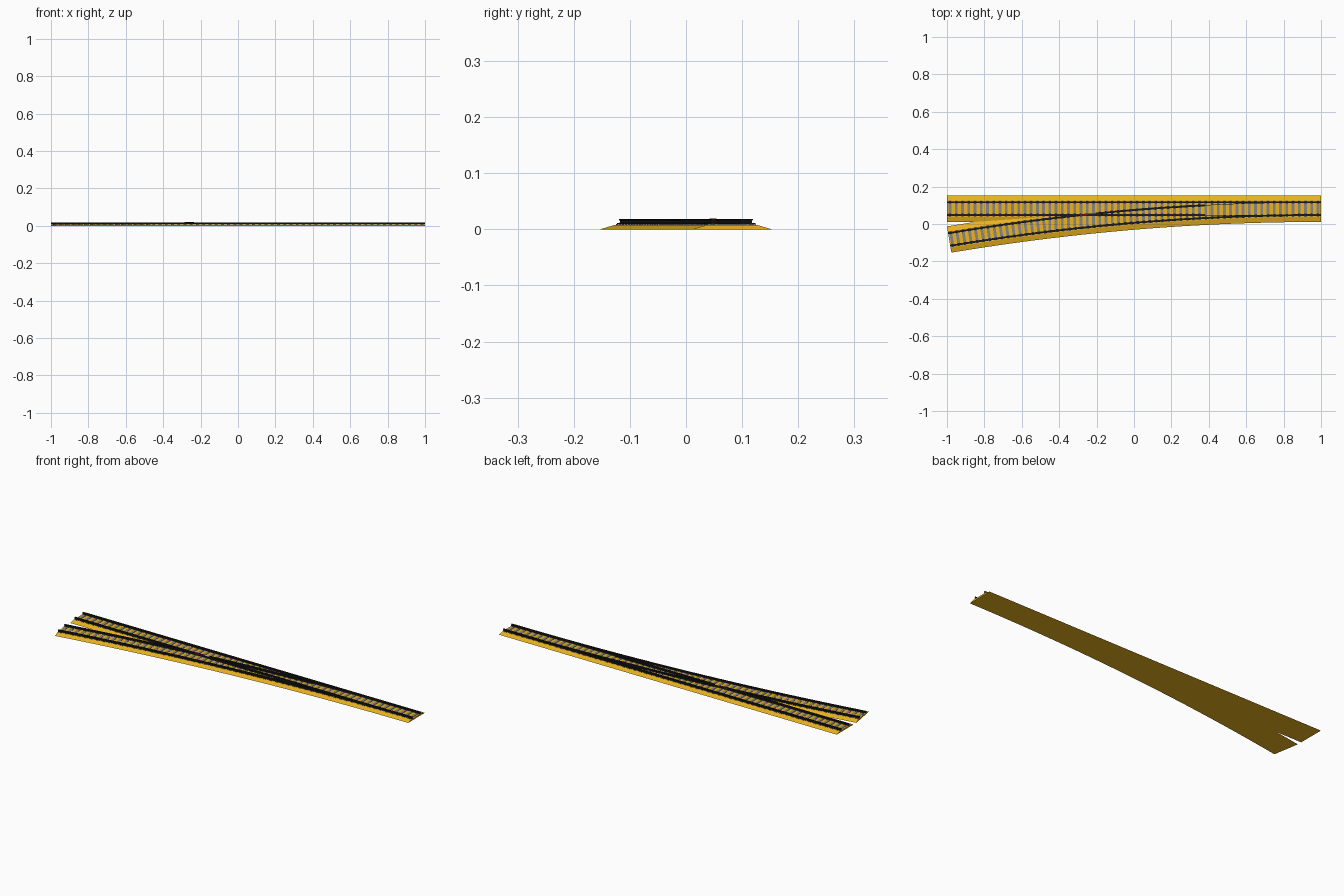
import bpy, bmesh, math

if "Cube" in bpy.data.objects:
    bpy.data.objects.remove(bpy.data.objects["Cube"])

C = 0.082        # y of the straight centre line
R = 12.06        # radius of the diverging centre line
G = 0.034        # half gauge
L_CURVE = R * math.asin(1.988 / R)
PITCH = 2.0 / 60


def material(name, col):
    m = bpy.data.materials.new(name)
    m.diffuse_color = (*col, 1)
    m.use_nodes = True
    m.node_tree.nodes["Principled BSDF"].inputs["Base Color"].default_value = m.diffuse_color
    return m


YELLOW = material("ballast_yellow", (0.85, 0.46, 0.015))
GREY = material("sleeper_grey", (0.25, 0.24, 0.22))
BLACK = material("rail_black", (0.012, 0.012, 0.014))
RED = material("frog_red", (0.25, 0.01, 0.01))


# Both routes run from x = 1 towards -x: distance s, sideways offset o
def straight(s, o):
    return 1 - s, C + o


def curve(s, o):
    t = s / R
    return 1 - (R + o) * math.sin(t), C - R + (R + o) * math.cos(t)


def finish(bm, name, mat):
    bmesh.ops.recalc_face_normals(bm, faces=bm.faces)
    me = bpy.data.meshes.new(name)
    bm.to_mesh(me)
    bm.free()
    me.materials.append(mat)
    ob = bpy.data.objects.new(name, me)
    bpy.context.collection.objects.link(ob)
    return ob


def sweep(name, path, profile, s0, s1, offset, mat, steps=48):
    """Sweep a closed (sideways, height) profile along a route."""
    bm = bmesh.new()
    n = 1 if path is straight else steps
    rings = []
    for i in range(n + 1):
        s = s0 + (s1 - s0) * i / n
        rings.append([bm.verts.new((*path(s, offset + o), z)) for o, z in profile])
    k = len(profile)
    for a, b in zip(rings, rings[1:]):
        for j in range(k):
            bm.faces.new((a[j], a[(j + 1) % k], b[(j + 1) % k], b[j]))
    bm.faces.new(rings[0])
    bm.faces.new(rings[-1])
    return finish(bm, name, mat)


def block(bm, corners, z0, z1):
    """Add a prism over a plan outline."""
    lo = [bm.verts.new((x, y, z0)) for x, y in corners]
    hi = [bm.verts.new((x, y, z1)) for x, y in corners]
    k = len(corners)
    bm.faces.new(lo)
    bm.faces.new(hi)
    for j in range(k):
        bm.faces.new((lo[j], lo[(j + 1) % k], hi[(j + 1) % k], hi[j]))


def plan(path, s, half_s, o0, o1):
    return [path(s - half_s, o0), path(s + half_s, o0), path(s + half_s, o1), path(s - half_s, o1)]


# Ballast beds
BED = [(-0.071, 0), (0.071, 0), (0.044, 0.008), (-0.044, 0.008)]
sweep("ballast_straight", straight, BED, 0, 2, 0, YELLOW)
sweep("ballast_diverging", curve, BED, 0, L_CURVE, 0, YELLOW)

# Rails: foot, web and head
half = [(0.005, 0.0088), (0.005, 0.0105), (0.0015, 0.0118),
        (0.0015, 0.0155), (0.003, 0.0165), (0.003, 0.0188)]
RAIL = half + [(-o, z) for o, z in reversed(half)]
BLADE = [(-0.0013, 0.0095), (0.0013, 0.0095), (0.0013, 0.0185), (-0.0013, 0.0185)]
FROG0, FROG1 = 1.205, 1.255      # flangeway gap at the crossing
HEEL, TIP = 0.62, 0.22           # switch blade range

sweep("stock_rail_straight", straight, RAIL, 0, 2, G, BLACK)
sweep("stock_rail_diverging", curve, RAIL, 0, L_CURVE, -G, BLACK)
for label, path, o, end in (("straight", straight, -G, 2), ("diverging", curve, G, L_CURVE)):
    sweep("closure_rail_" + label, path, RAIL, HEEL, FROG0, o, BLACK)
    sweep("frog_rail_" + label, path, RAIL, FROG1, end, o, BLACK)
    sweep("switch_blade_" + label, path, BLADE, TIP, HEEL, o, BLACK)

# Sleepers and rail fasteners
ties, clips = bmesh.new(), bmesh.new()
H, E = 0.0075, 0.043
for i in range(60):
    s = (i + 0.5) * PITCH
    if s < 1.47:       # shared long sleepers
        low = curve(s, -E)[1] - C
        block(ties, plan(straight, s, H, low, E), 0.004, 0.0095)
    else:              # separate sleepers per route
        block(ties, plan(straight, s, H, -E, E), 0.004, 0.0095)
        block(ties, plan(curve, s, H, -E, E), 0.004, 0.0095)
    for path, o in ((straight, G), (straight, -G), (curve, G), (curve, -G)):
        inner = (path is straight) == (o < 0)
        if inner and (s < HEEL or FROG0 - 0.02 < s < FROG1 + 0.02):
            continue
        block(clips, plan(path, s, 0.0055, o - 0.0075, o + 0.0075), 0.009, 0.0112)
finish(ties, "sleepers", GREY)
finish(clips, "rail_fasteners", BLACK)

# Red crossing piece at the frog
frog = bmesh.new()
block(frog, [(-0.2, C - G + 0.009), (-0.2, C - G - 0.004), (-0.29, C - G - 0.005), (-0.29, C - G + 0.006)],
      0.009, 0.0125)
finish(frog, "frog_base", BLACK)
tip = bmesh.new()
block(tip, [(-0.235, C - G + 0.003), (-0.285, C - G - 0.006), (-0.285, C - G + 0.006)], 0.011, 0.0192)
finish(tip, "frog_tip", RED)
